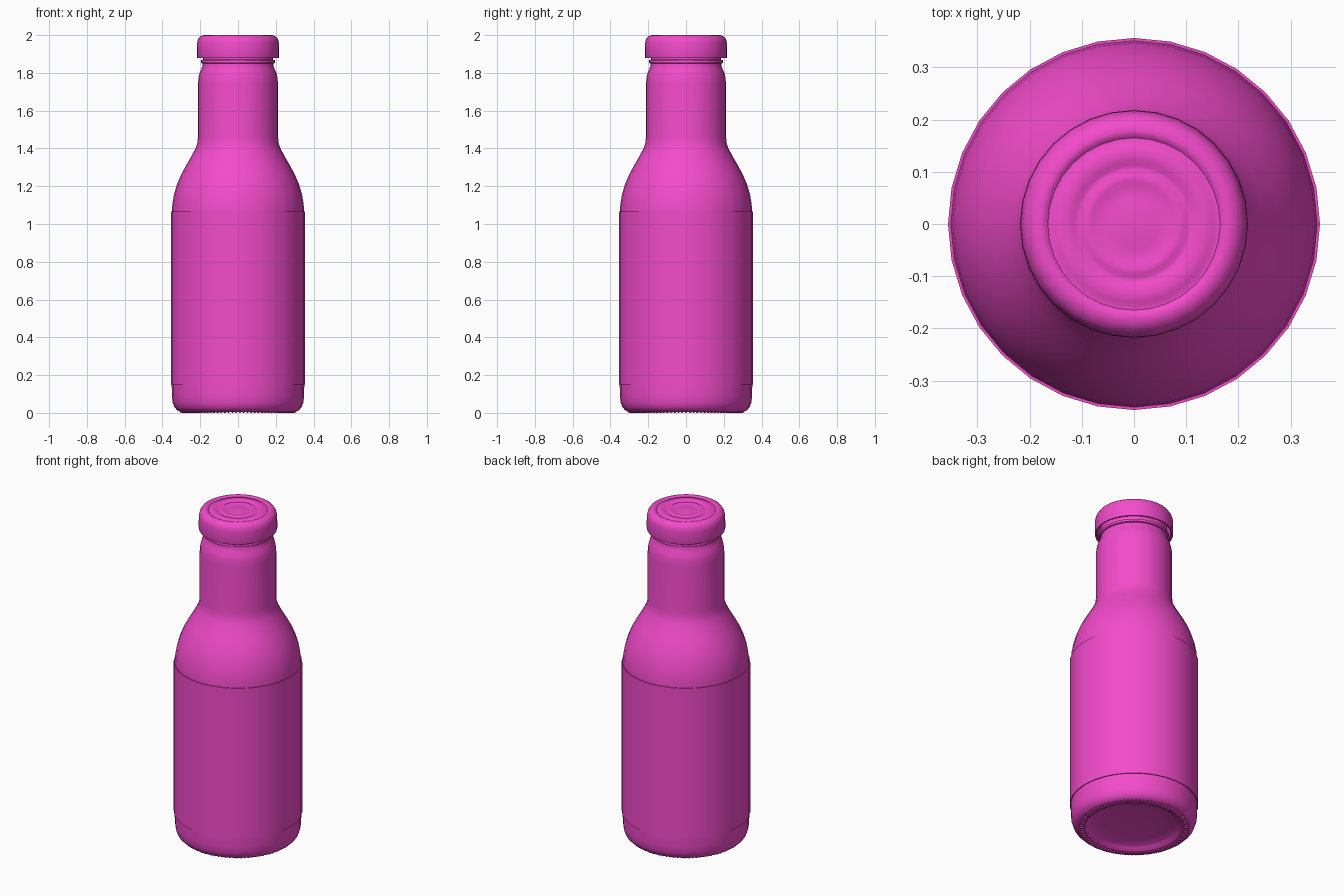
import bpy, bmesh, math
from mathutils import Matrix

SIDES = 32
mat = bpy.data.materials.new("magenta")
mat.diffuse_color = (0.9, 0.07, 0.6, 1)


def finish(bm, name, angle=35):
    bmesh.ops.recalc_face_normals(bm, faces=bm.faces)
    me = bpy.data.meshes.new(name)
    bm.to_mesh(me)
    bm.free()
    me.materials.append(mat)
    ob = bpy.data.objects.new(name, me)
    bpy.context.collection.objects.link(ob)
    bpy.ops.object.select_all(action='DESELECT')
    ob.select_set(True)
    bpy.context.view_layer.objects.active = ob
    bpy.ops.object.shade_smooth_by_angle(angle=math.radians(angle))
    return ob


def lathe(name, profile, closed=False):
    bm = bmesh.new()
    vs = [bm.verts.new((r, 0, z)) for r, z in profile]
    es = [bm.edges.new(p) for p in zip(vs, vs[1:])]
    if closed:
        es.append(bm.edges.new((vs[-1], vs[0])))
    bmesh.ops.spin(bm, geom=vs + es, cent=(0, 0, 0), axis=(0, 0, 1),
                   angle=math.tau, steps=SIDES, use_merge=True)
    bmesh.ops.remove_doubles(bm, verts=bm.verts, dist=1e-5)
    return finish(bm, name)


# bottle: recessed base, heel, shoulder, neck, lip ring and mouth
lathe("bottle", [
    (0, 0.04), (0.16, 0.036), (0.235, 0.028), (0.25, 0.02), (0.265, 0.007),
    (0.275, 0.005), (0.305, 0.006), (0.322, 0.014), (0.337, 0.03),
    (0.346, 0.055), (0.35, 0.09), (0.351, 0.15), (0.351, 1.06),
    (0.347, 1.11), (0.338, 1.16), (0.323, 1.21), (0.302, 1.26),
    (0.275, 1.31), (0.246, 1.36), (0.225, 1.40), (0.216, 1.425),
    (0.212, 1.46), (0.212, 1.74), (0.209, 1.775), (0.203, 1.80),
    (0.193, 1.822), (0.188, 1.836), (0.187, 1.85), (0.195, 1.853),
    (0.197, 1.86), (0.195, 1.867), (0.185, 1.87), (0.183, 1.96), (0, 1.96)])

# wrap-around label
lathe("label", [(0.35, 0.15), (0.356, 0.15), (0.356, 1.065), (0.349, 1.065)], True)

# hollow cap with pressed rings on top
lathe("cap", [
    (0, 1.975), (0.198, 1.975), (0.204, 1.965), (0.204, 1.882), (0.208, 1.878),
    (0.216, 1.878), (0.218, 1.885), (0.217, 1.955), (0.213, 1.975),
    (0.204, 1.99), (0.19, 1.998), (0.178, 2.0), (0.171, 1.998),
    (0.165, 1.993), (0.157, 1.993), (0.15, 1.997), (0.135, 1.998),
    (0.12, 1.997), (0.112, 1.992), (0.103, 1.992), (0.095, 1.996),
    (0.083, 1.996), (0.075, 1.993), (0.05, 1.993), (0.04, 1.995), (0, 1.995)])

# ring of small grip ridges under the base
bm = bmesh.new()
COUNT = 90
for i in range(COUNT):
    m = (Matrix.Rotation(math.tau * i / COUNT, 4, 'Z')
         @ Matrix.Translation((0.289, 0, 0.006))
         @ Matrix.Diagonal((0.02, 0.006, 0.006, 1)))
    bmesh.ops.create_uvsphere(bm, u_segments=8, v_segments=6, radius=1, matrix=m)
finish(bm, "base_ridges", 60)
